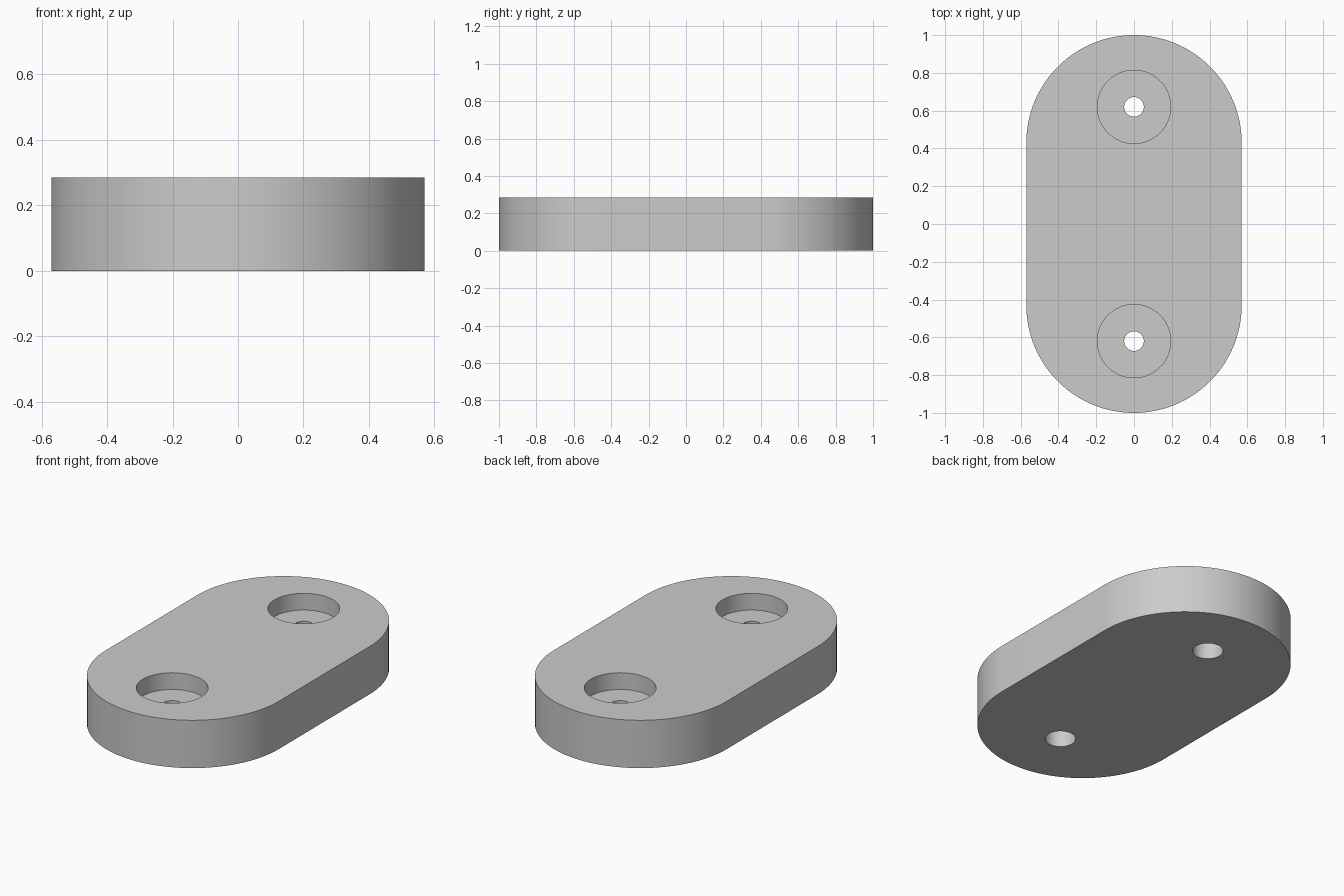
import bpy
import bmesh
from math import cos, sin, pi, radians

if "Cube" in bpy.data.objects:
    bpy.data.objects.remove(bpy.data.objects["Cube"])

RADIUS, HEIGHT = 0.57, 0.285
END_Y = 1 - RADIUS
HOLE_Y = 0.62
SEGMENTS = 64

grey = bpy.data.materials.new("plain grey")
grey.use_nodes = True
grey.diffuse_color = (0.6, 0.6, 0.6, 1)
grey.node_tree.nodes["Principled BSDF"].inputs["Base Color"].default_value = (0.6, 0.6, 0.6, 1)


def make_object(name, bm):
    bmesh.ops.recalc_face_normals(bm, faces=bm.faces)
    mesh = bpy.data.meshes.new(name)
    bm.to_mesh(mesh)
    bm.free()
    mesh.materials.append(grey)
    obj = bpy.data.objects.new(name, mesh)
    bpy.context.collection.objects.link(obj)
    return obj


def rounded_plate(name):
    """Slab with two semicircular ends."""
    bm = bmesh.new()
    outline = []
    for start, y in ((0, END_Y), (pi, -END_Y)):
        for i in range(SEGMENTS + 1):
            a = start + pi * i / SEGMENTS
            outline.append(bm.verts.new((RADIUS * cos(a), y + RADIUS * sin(a), 0)))
    base = bm.faces.new(outline)
    top = bmesh.ops.extrude_face_region(bm, geom=[base])["geom"]
    verts = [v for v in top if isinstance(v, bmesh.types.BMVert)]
    bmesh.ops.translate(bm, verts=verts, vec=(0, 0, HEIGHT))
    return make_object(name, bm)


def turned_cutter(name, profile, y):
    """Solid of revolution about a vertical axis at the given y."""
    bm = bmesh.new()
    rings = [[bm.verts.new((r * cos(2 * pi * i / SEGMENTS),
                            y + r * sin(2 * pi * i / SEGMENTS), z))
              for i in range(SEGMENTS)] for r, z in profile]
    for low, high in zip(rings, rings[1:]):
        for i in range(SEGMENTS):
            j = (i + 1) % SEGMENTS
            bm.faces.new((low[i], low[j], high[j], high[i]))
    bm.faces.new(rings[0][::-1])
    bm.faces.new(rings[-1])
    obj = make_object(name, bm)
    obj.hide_render = True
    return obj


plate = rounded_plate("mounting_plate")
bpy.context.view_layer.objects.active = plate
plate.select_set(True)

# Screw holes: wide recess on top, narrow neck, medium bore below
hole_profile = [(0.083, -0.1), (0.083, 0.15), (0.052, 0.15),
                (0.052, 0.185), (0.194, 0.185), (0.194, 0.4)]
for side in (-1, 1):
    cutter = turned_cutter("screw_hole_cutter", hole_profile, side * HOLE_Y)
    cut = plate.modifiers.new("screw_hole", "BOOLEAN")
    cut.operation = "DIFFERENCE"
    cut.solver = "EXACT"
    cut.object = cutter
    bpy.ops.object.modifier_apply(modifier=cut.name)
    bpy.data.objects.remove(cutter)

bpy.ops.object.shade_smooth_by_angle(angle=radians(30))
